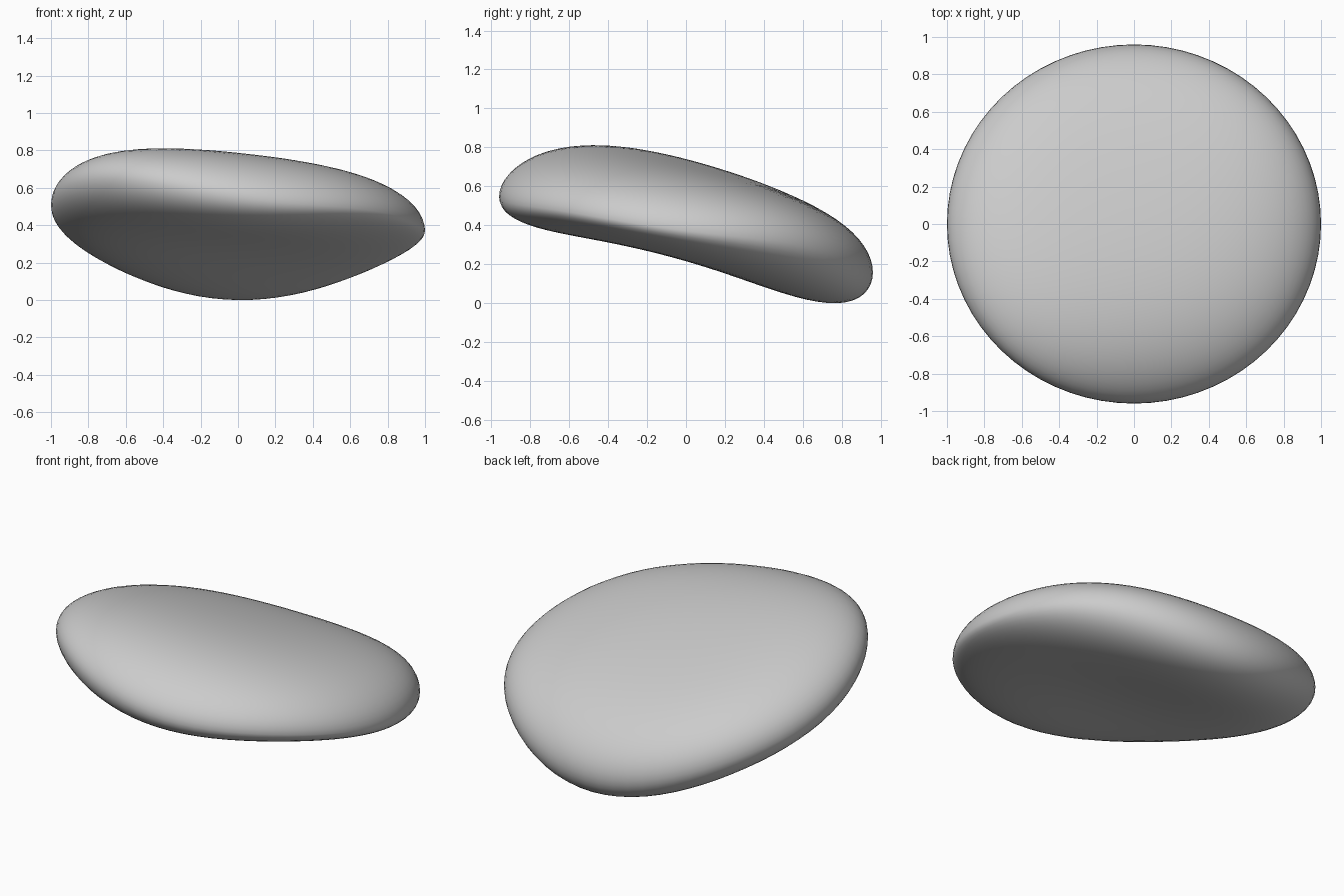
import bpy, bmesh, math

if "Cube" in bpy.data.objects:
    bpy.data.objects.remove(bpy.data.objects["Cube"])


def mid_height(x, y):
    """Tilted, slightly twisted and domed mid surface of the pebble."""
    tilt = -0.28 * y + 0.083 * y ** 3 - 0.068 * x
    dome = 0.48 - 0.145 * y * y - 0.03 * x * x + 0.02 * y ** 4
    twist = 0.075 * x * y + 0.08 * x * x * y + 0.15 * (x * y) ** 2
    return tilt + dome + twist


def top_offset(x, y):
    return 0.25 + 0.04 * y


def bottom_offset(x, y):
    """Underside is saddle-shaped: hollowed towards the front right."""
    lift = -0.02 * y - 0.02 * y ** 3 + (0.04 - 0.06 * y) * x + 0.065 * x * x
    return -0.25 + lift


# Pebble: a sphere flattened to a rounded disc and laid over the mid surface
bm = bmesh.new()
bmesh.ops.create_uvsphere(bm, u_segments=72, v_segments=40, radius=1)
for v in bm.verts:
    x, y, side = v.co.x, v.co.y * 0.96, v.co.z
    r = min(1.0, math.hypot(v.co.x, v.co.y))
    swell = math.sqrt(max(0.0, 1 - r ** 4.2)) if abs(side) > 1e-4 else 0.0
    offset = top_offset(x, y) if side > 0 else bottom_offset(x, y)
    v.co = (x, y, mid_height(x, y) + swell * offset)

# Rest the pebble on the ground
low = min(v.co.z for v in bm.verts)
for v in bm.verts:
    v.co.z -= low
for f in bm.faces:
    f.smooth = True

mesh = bpy.data.meshes.new("pebble")
bm.to_mesh(mesh)
bm.free()
bpy.context.collection.objects.link(bpy.data.objects.new("pebble", mesh))
